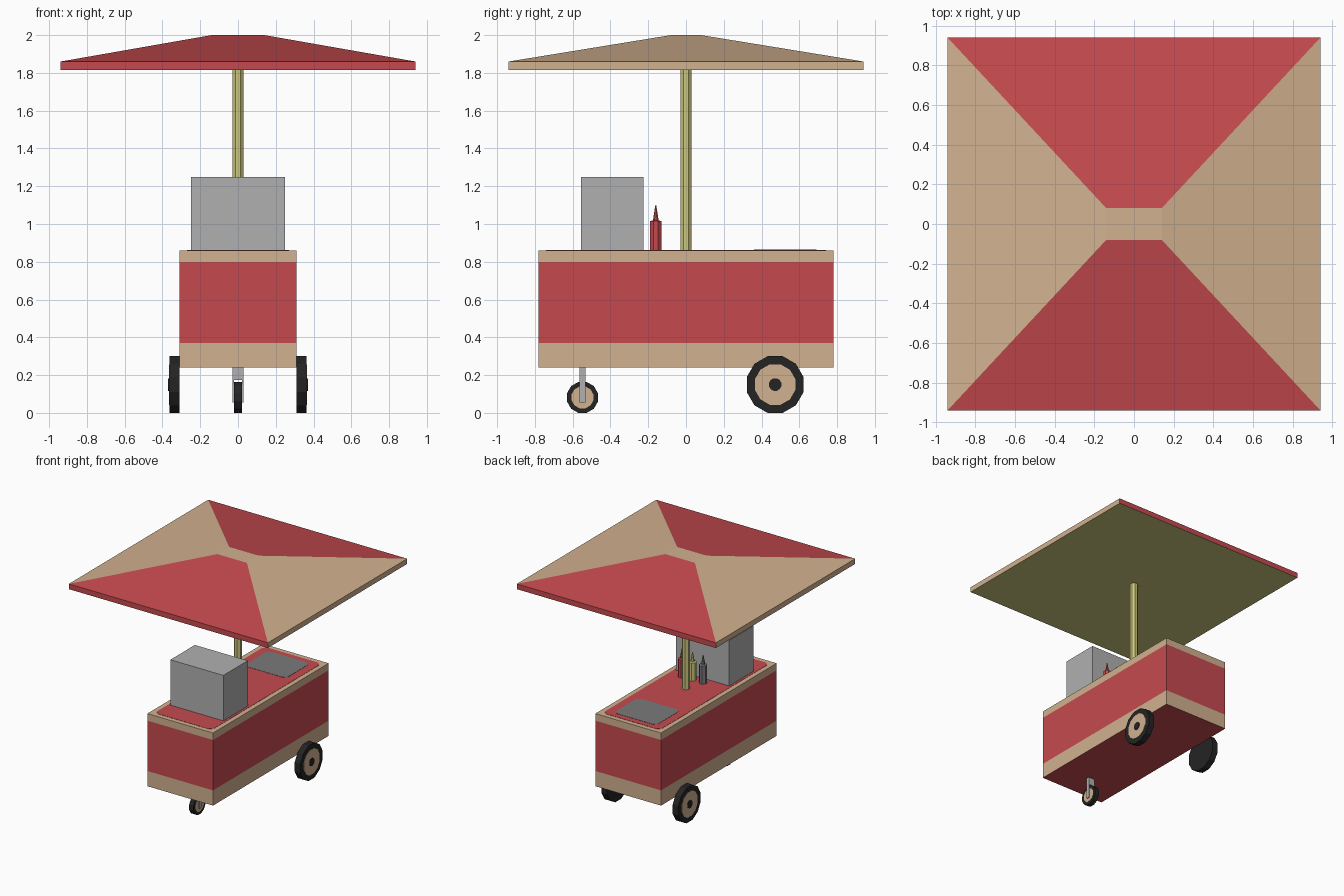
import bpy, bmesh, math
from mathutils import Matrix, Vector

if "Cube" in bpy.data.objects:
    bpy.data.objects.remove(bpy.data.objects["Cube"])


def material(name, rgb):
    lin = [((c / 255 + 0.055) / 1.055) ** 2.4 for c in rgb]
    m = bpy.data.materials.new(name)
    m.diffuse_color = (*lin, 1)
    m.use_nodes = True
    m.node_tree.nodes["Principled BSDF"].inputs["Base Color"].default_value = m.diffuse_color
    return m


RED = material("red paint", (197, 74, 79))
TAN = material("tan trim", (209, 177, 143))
GRAY = material("gray metal", (176, 176, 176))
DARK = material("dark gray metal", (122, 122, 122))
OLIVE = material("yellow olive", (206, 201, 125))
BLACK = material("black rubber", (36, 36, 36))


def finish(name, bm, mats, rule=None):
    bmesh.ops.recalc_face_normals(bm, faces=bm.faces)
    bm.normal_update()
    if rule:
        for f in bm.faces:
            f.material_index = rule(f.normal, f.calc_center_median())
    me = bpy.data.meshes.new(name)
    bm.to_mesh(me)
    bm.free()
    for m in mats:
        me.materials.append(m)
    ob = bpy.data.objects.new(name, me)
    bpy.context.collection.objects.link(ob)
    return ob


def loft(name, rings, mats, rule=None, matrix=None):
    """Join closed rings of points into a capped solid."""
    bm = bmesh.new()
    vs = [[bm.verts.new(p) for p in r] for r in rings]
    n = len(vs[0])
    for a, b in zip(vs, vs[1:]):
        for i in range(n):
            j = (i + 1) % n
            bm.faces.new((a[i], a[j], b[j], b[i]))
    bm.faces.new(vs[0][::-1])
    bm.faces.new(vs[-1])
    if matrix:
        bm.transform(matrix)
    return finish(name, bm, mats, rule)


def rect(hx, hy, z, cx=0, cy=0):
    return [(cx + sx * hx, cy + sy * hy, z) for sx, sy in ((-1, -1), (1, -1), (1, 1), (-1, 1))]


def chamfered(hx, hy, c, z, cy=0):
    pts = []
    for sx, sy, flip in ((-1, -1, 0), (1, -1, 1), (1, 1, 0), (-1, 1, 1)):
        pair = [(sx * hx, cy + sy * (hy - c), z), (sx * (hx - c), cy + sy * hy, z)]
        pts += pair[::-1] if flip else pair
    return pts


def circle(r, z, n):
    # flats point along the axes; r is the distance to the flats
    R = r / math.cos(math.pi / n)
    return [(R * math.cos((i + .5) * 2 * math.pi / n), R * math.sin((i + .5) * 2 * math.pi / n), z)
            for i in range(n)]


def box(name, x0, x1, y0, y1, z0, z1, mat):
    c = ((x1 - x0) / 2, (y1 - y0) / 2)
    m = ((x0 + x1) / 2, (y0 + y1) / 2)
    return loft(name, [rect(*c, z0, *m), rect(*c, z1, *m)], [mat])


# Cart body: tan bands at base and top edge, red underneath
def body_rule(n, c):
    if n.z < -0.5:
        return 0
    return 1 if c.z < 0.37 or c.z > 0.80 else 0


loft("cart_body", [rect(.31, .78, z) for z in (.24, .37, .80, .86)], [RED, TAN], body_rule)
loft("counter_top", [chamfered(.27, .74, .03, z) for z in (.858, .862)], [RED])
loft("griddle_plate", [chamfered(.20, .165, .03, z, .525) for z in (.860, .864)], [DARK])

# Steamer box on the counter
box("steamer_box", -.25, .25, -.555, -.225, .86, 1.25, GRAY)

# Umbrella pole and canopy
loft("umbrella_pole", [circle(.03, .86, 8), circle(.03, 1.82, 8)], [OLIVE])


def canopy_rule(n, c):
    if n.z < -0.5:
        return 2
    return 0 if abs(n.y) > 0.1 else 1


loft("umbrella_canopy", [rect(.94, .94, 1.815), rect(.94, .94, 1.86), rect(.14, .08, 2.0)],
     [RED, TAN, OLIVE], canopy_rule)

# Sauce bottles with pointed nozzles
for name, x, mat in (("red_bottle", .15, RED), ("yellow_bottle", .05, OLIVE), ("gray_bottle", -.05, DARK)):
    loft(name, [circle(r, z, 8) for r, z in ((.03, .86), (.03, 1.015), (.015, 1.02), (.003, 1.097))],
         [mat], matrix=Matrix.Translation((x, -.16, 0)))


# Wheels: loft along local z, then turned so local z points along +x or -x
def wheel_part(name, profile, n, mat, side, pos):
    turn = Matrix.Rotation(side * math.pi / 2, 4, 'Y')
    loft(name, [circle(r, z, n) for r, z in profile], [mat],
         matrix=Matrix.Translation(Vector(pos)) @ turn)


for side, label in ((1, "right"), (-1, "left")):
    p = (side * .31, .472, .15)
    wheel_part(label + "_tire", ((.15, 0), (.15, .053)), 12, BLACK, side, p)
    wheel_part(label + "_wheel_disc", ((.107, .05), (.107, .056)), 12, TAN, side, p)
    wheel_part(label + "_hub", ((.033, .052), (.033, .060)), 12, BLACK, side, p)

# Front caster with its fork
C = (0, -.548, .082)
wheel_part("caster_tire", ((.082, -.02), (.082, .02)), 12, BLACK, 1, C)
for side, label in ((1, "right"), (-1, "left")):
    wheel_part(label + "_caster_disc", ((.058, .017), (.058, .022)), 12, TAN, side, C)
    xs = sorted((side * .022, side * .03))
    box(label + "_fork_arm", *xs, -.563, -.533, .055, .24, GRAY)
box("fork_crown", -.022, .022, -.563, -.533, .175, .24, GRAY)
